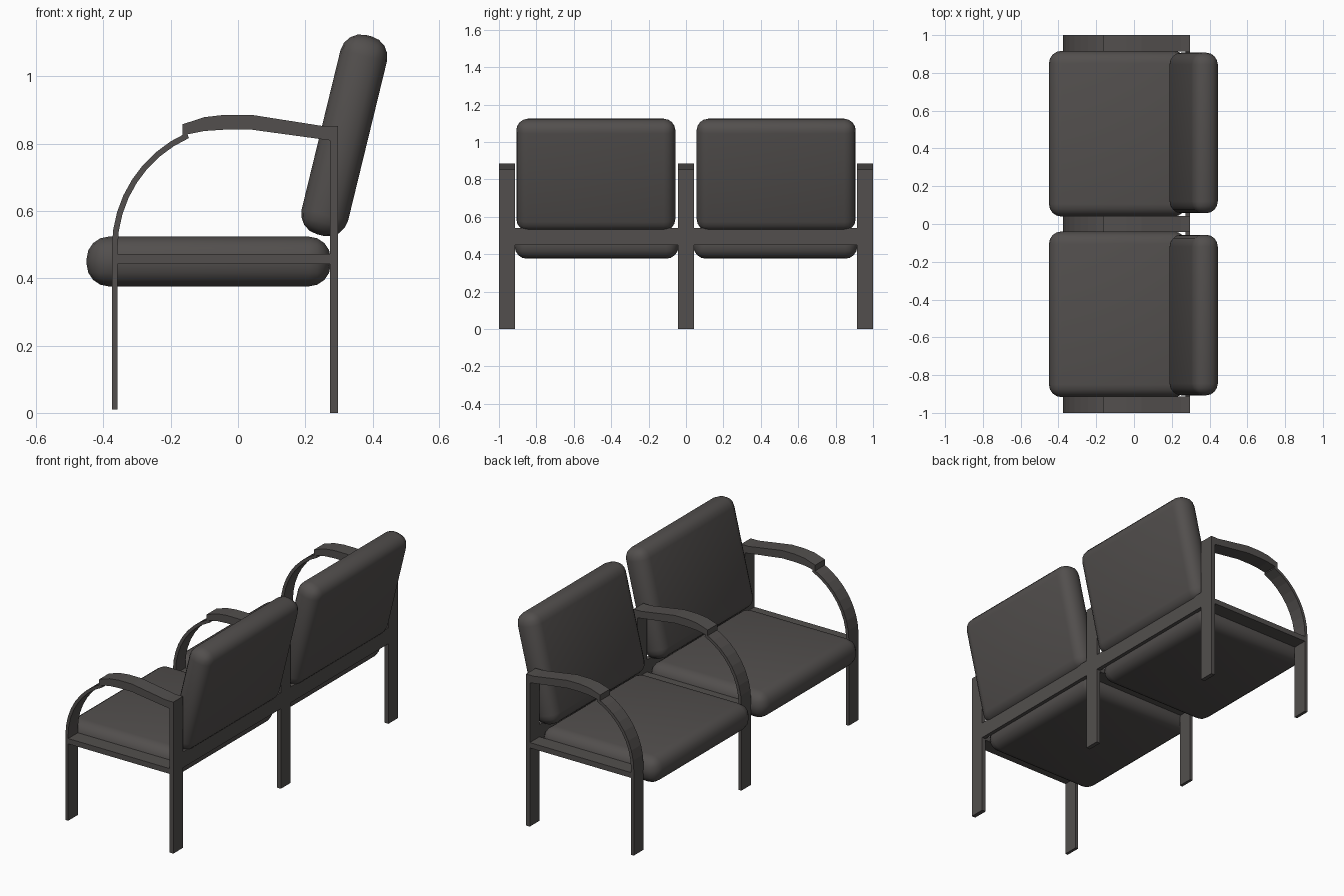
import bpy, bmesh, math
from mathutils import Matrix

if "Cube" in bpy.data.objects:
    bpy.data.objects.remove(bpy.data.objects["Cube"])

mat = bpy.data.materials.new("dark warm grey")
mat.diffuse_color = (0.085, 0.078, 0.075, 1)
mat.use_nodes = True
mat.node_tree.nodes["Principled BSDF"].inputs["Base Color"].default_value = mat.diffuse_color


def finish(name, bm, smooth=False):
    bmesh.ops.recalc_face_normals(bm, faces=bm.faces)
    me = bpy.data.meshes.new(name)
    bm.to_mesh(me)
    bm.free()
    me.materials.append(mat)
    ob = bpy.data.objects.new(name, me)
    bpy.context.collection.objects.link(ob)
    if smooth:
        for p in me.polygons:
            p.use_smooth = True
    return ob


def extrude_profile(name, pts, y0, y1):
    """Closed x-z outline extruded along y."""
    bm = bmesh.new()
    face = bm.faces.new([bm.verts.new((x, y0, z)) for x, z in pts])
    new = bmesh.ops.extrude_face_region(bm, geom=[face])["geom"]
    bmesh.ops.translate(bm, vec=(0, y1 - y0, 0),
                        verts=[v for v in new if isinstance(v, bmesh.types.BMVert)])
    return finish(name, bm)


def rect(x0, x1, z0, z1):
    return [(x0, z0), (x1, z0), (x1, z1), (x0, z1)]


def cushion(name, size, centre, radius, tilt=0):
    """Box with generously rounded edges, tilted about y."""
    bm = bmesh.new()
    bmesh.ops.create_cube(bm, size=1)
    bmesh.ops.scale(bm, vec=size, verts=bm.verts)
    bmesh.ops.bevel(bm, geom=bm.edges[:], offset=radius, segments=4,
                    profile=0.5, affect='EDGES')
    bm.transform(Matrix.Translation(centre) @ Matrix.Rotation(tilt, 4, 'Y'))
    return finish(name, bm, True)


# Front leg sweeping up into the arm: constant-thickness strip
def arc(r):
    return [(r * math.cos(math.radians(a)), 0.49 + r * math.sin(math.radians(a)))
            for a in [180 - 66 * i / 8 for i in range(9)]]


leg_profile = ([(-0.375, 0.01)] + arc(0.375)
               + arc(0.358)[::-1] + [(-0.358, 0.01)])

# Armrest pad outline, meeting the top of the back leg
arm_profile = [(-0.165, 0.825), (-0.10, 0.838), (-0.04, 0.842), (0.04, 0.842),
               (0.274, 0.81), (0.297, 0.81), (0.297, 0.853), (0.25, 0.853),
               (0.04, 0.886), (-0.04, 0.886), (-0.10, 0.879), (-0.165, 0.858)]

# Three identical side frames
for tag, y in (("left", -0.957), ("middle", 0), ("right", 0.957)):
    a, b = y - 0.043, y + 0.043
    extrude_profile(tag + "_front_leg", leg_profile, a, b)
    extrude_profile(tag + "_armrest", arm_profile, a, b)
    extrude_profile(tag + "_back_leg", rect(0.273, 0.297, 0, 0.812), a, b)
    extrude_profile(tag + "_seat_rail", rect(-0.36, 0.275, 0.443, 0.473), a, b)

# Long rail across the back
extrude_profile("back_rail", rect(0.2735, 0.2965, 0.45, 0.54), -0.999, 0.999)

# Seat and back cushions
for tag, s in (("left", -1), ("right", 1)):
    cushion(tag + "_seat", (0.726, 0.877, 0.148), (-0.087, s * 0.478, 0.45), 0.066)
    cushion(tag + "_backrest", (0.142, 0.85, 0.61), (0.316, s * 0.482, 0.825),
            0.062, math.radians(13.7))
